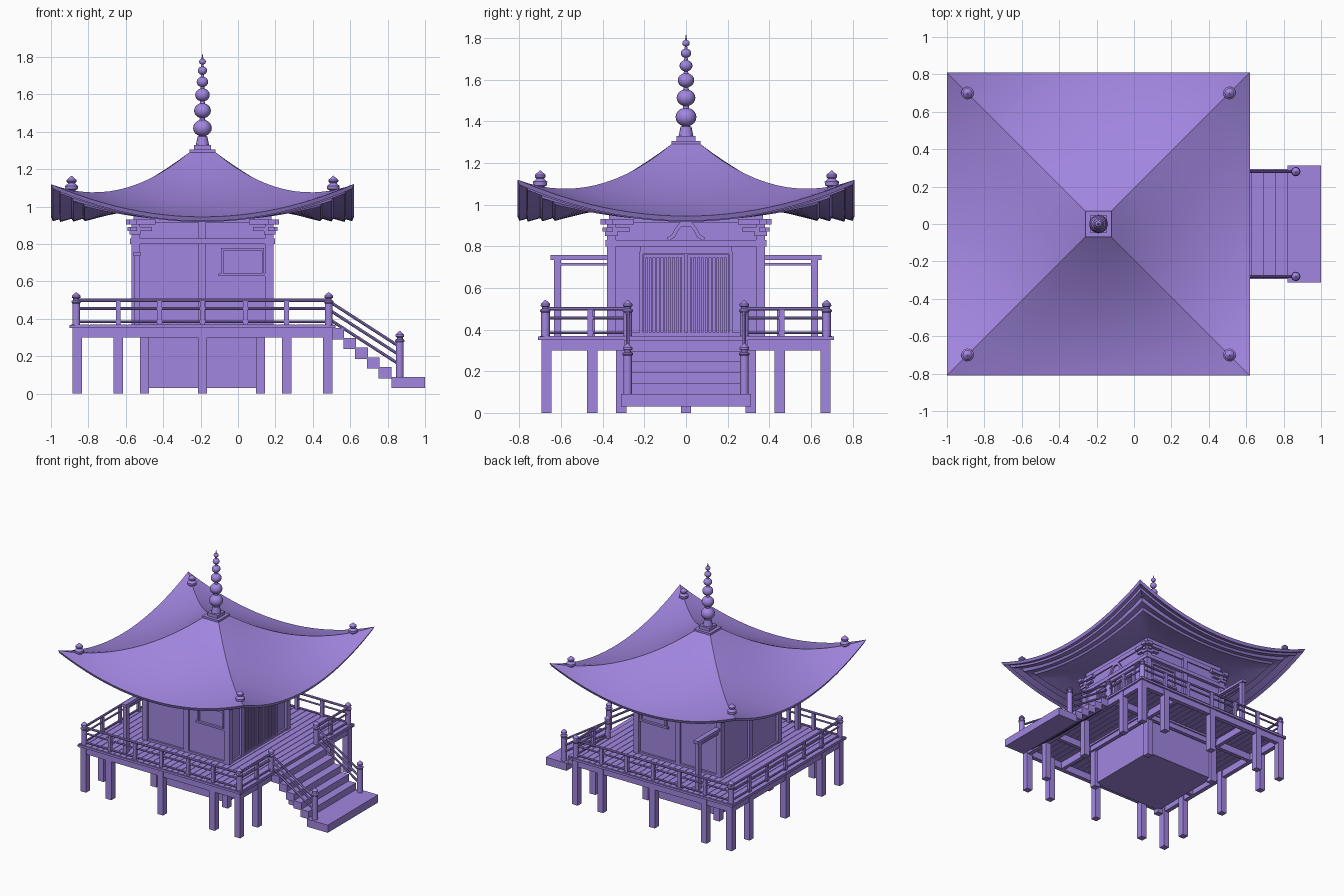
import bpy, bmesh, math
from mathutils import Vector, Matrix

if "Cube" in bpy.data.objects:
    bpy.data.objects.remove(bpy.data.objects["Cube"])

CX = -0.19  # pavilion axis
mat = bpy.data.materials.new("violet")
mat.diffuse_color = (0.36, 0.24, 0.75, 1)
mat.use_nodes = True
mat.node_tree.nodes["Principled BSDF"].inputs["Base Color"].default_value = mat.diffuse_color


def finish(bm, name, smooth=False):
    bmesh.ops.recalc_face_normals(bm, faces=bm.faces)
    me = bpy.data.meshes.new(name)
    bm.to_mesh(me)
    bm.free()
    ob = bpy.data.objects.new(name, me)
    bpy.context.collection.objects.link(ob)
    me.materials.append(mat)
    if smooth:
        bpy.context.view_layer.objects.active = ob
        ob.select_set(True)
        bpy.ops.object.shade_smooth_by_angle(angle=math.radians(35))
        ob.select_set(False)
    return ob


def add_box(bm, x0, x1, y0, y1, z0, z1):
    m = Matrix.Translation(((x0 + x1) / 2, (y0 + y1) / 2, (z0 + z1) / 2)) @ Matrix.Diagonal((x1 - x0, y1 - y0, z1 - z0, 1))
    bmesh.ops.create_cube(bm, size=1, matrix=m)


def boxes(name, items, turns=(0,)):
    """Boxes relative to the pavilion axis, repeated at quarter turns."""
    bm = bmesh.new()
    for k in turns:
        b = bmesh.new()
        for it in items:
            add_box(b, *it)
        b.transform(Matrix.Translation((CX, 0, 0)) @ Matrix.Rotation(k * math.pi / 2, 4, 'Z'))
        tmp = bpy.data.meshes.new("tmp")
        b.to_mesh(tmp)
        b.free()
        bm.from_mesh(tmp)
        bpy.data.meshes.remove(tmp)
    return finish(bm, name)


def lathe(name, prof, places, seg=16):
    bm = bmesh.new()
    for px, py, pz in places:
        rings = [[bm.verts.new((px + r * math.cos(2 * math.pi * i / seg), py + r * math.sin(2 * math.pi * i / seg), pz + z))
                  for i in range(seg)] for r, z in prof]
        for a, b in zip(rings, rings[1:]):
            for i in range(seg):
                bm.faces.new((a[i], a[(i + 1) % seg], b[(i + 1) % seg], b[i]))
        bm.faces.new(rings[0])
        bm.faces.new(rings[-1])
    return finish(bm, name, True)


def rods(name, segs, r):
    bm = bmesh.new()
    for a, b in segs:
        a, b = Vector(a), Vector(b)
        d = b - a
        m = Matrix.Translation((a + b) / 2) @ d.to_track_quat('Z', 'Y').to_matrix().to_4x4()
        bmesh.ops.create_cone(bm, cap_ends=True, segments=8, radius1=r, radius2=r, depth=d.length, matrix=m)
    return finish(bm, name, True)


ALL = (0, 1, 2, 3)

# Swept roof: square rings given as (half width, height mid side, height at corner)
def quad(d, z0, z1, z2):
    s0, s1 = (z1 - z0) / 0.38, (z2 - z1) / 0.36
    return z0 + s0 * (d - 0.07) + (s1 - s0) / 0.74 * (d - 0.07) * (d - 0.45)

rings = [(0.07 + 0.74 * i / 14,) for i in range(15)]
rings = [(d, quad(d, 1.29, 1.06, 0.945), quad(d, 1.29, 1.09, 1.12)) for d, in rings]
rings += [(0.80, 0.922, 1.095), (0.765, 0.932, 1.09), (0.76, 0.918, 1.07), (0.70, 0.935, 1.06),
          (0.69, 0.92, 1.03), (0.64, 0.935, 1.02), (0.63, 0.922, 1.0), (0.5, 0.955, 0.995), (0.35, 0.985, 0.985)]
N = 24
bm = bmesh.new()
loops = []
for d, zm, zc in rings:
    vs = []
    for k in ALL:
        rot = Matrix.Rotation(k * math.pi / 2, 3, 'Z')
        for i in range(N):
            t = -1 + 2 * i / N
            p = rot @ Vector((d * t, -d, zm + (zc - zm) * t * t))
            vs.append(bm.verts.new((p.x + CX, p.y, p.z)))
    loops.append(vs)
for a, b in zip(loops, loops[1:]):
    for i in range(4 * N):
        j = (i + 1) % (4 * N)
        bm.faces.new((a[i], a[j], b[j], b[i]))
bm.faces.new(loops[0])
bm.faces.new(loops[-1])
finish(bm, "roof", True)

# Spire
boxes("spire_base", [(-.07, .07, -.07, .07, 1.28, 1.305), (-.045, .045, -.045, .045, 1.305, 1.33)])
prof = [(.036, 1.325), (.026, 1.375)]
for zc, r in ((1.42, .05), (1.513, .045), (1.597, .039), (1.667, .031), (1.727, .025), (1.775, .018)):
    prof += [(r * math.cos(a), zc + r * 0.9 * math.sin(a)) for a in [math.radians(x) for x in range(-72, 73, 18)]]
prof += [(.001, 1.815)]
lathe("spire_balls", prof, [(CX, 0, 0)])

# Roof corner ornaments
knob = [(.02, -.02), (.02, .012), (.033, .018), (.034, .035), (.022, .045), (.018, .05), (.026, .058), (.026, .068), (.012, .08), (.001, .09)]
lathe("corner_ornaments", knob, [(CX + sx * .70, sy * .70, 1.075) for sx in (-1, 1) for sy in (-1, 1)])

# Hall body and understructure
boxes("base_block", [(-.31, .31, -.31, .31, .03, .35)])
boxes("base_posts", [(-.335, -.285, -.335, -.285, 0, .35)], ALL)
boxes("hall_walls", [(-.36, .36, -.36, .36, .34, .99)])
boxes("hall_corner_pillars", [(-.38, -.335, -.38, -.335, .36, .93)], ALL)
boxes("tie_beams", [(-.385, .385, -.387, -.34, .80, .83), (-.38, .38, -.375, -.34, .36, .385),
                    (-.37, .37, -.37, -.34, .915, .95)], ALL)
boxes("middle_posts", [(-.02, .02, -.375, -.34, .37, .93)], (0, 2, 3))

# Brackets at wall corners
boxes("corner_brackets", [(-.39, -.33, -.39, -.33, .85, .87), (-.40, -.27, -.385, -.35, .87, .89),
                          (-.385, -.35, -.40, -.27, .87, .89), (-.41, -.25, -.39, -.35, .905, .93),
                          (-.39, -.35, -.41, -.25, .905, .93)], ALL)

# Arched struts above the beams on door and rear sides
bm = bmesh.new()
for sx in (-1, 1):
    pts = [(.085, .835), (.06, .85), (.045, .88), (.025, .905)]
    full = pts + [(-y, z) for y, z in reversed(pts)]
    for (y0, z0), (y1, z1) in zip(full, full[1:]):
        a, b = Vector((CX + sx * .365, y0, z0)), Vector((CX + sx * .365, y1, z1))
        m = Matrix.Translation((a + b) / 2) @ (b - a).to_track_quat('Z', 'X').to_matrix().to_4x4()
        bmesh.ops.create_cube(bm, size=1, matrix=m @ Matrix.Diagonal((.018, .018, (b - a).length + .006, 1)))
finish(bm, "arched_struts")

# Lattice doors on the stair side
frame = []
for s in (-1, 1):
    ys = sorted((s * .008, s * .205))
    frame += [(.355, .372, ys[0], ys[1], .37, .385), (.355, .372, ys[0], ys[1], .745, .76),
              (.355, .372, ys[0], ys[0] + .014, .37, .76), (.355, .372, ys[1] - .014, ys[1], .37, .76)]
    for i in range(9):
        y = ys[0] + .024 + i * .0186
        frame.append((.355, .369, y - .005, y + .005, .38, .75))
frame += [(.35, .376, s * .215 - .008, s * .215 + .008, .37, .775) for s in (-1, 1)]
frame += [(.35, .376, -.22, .22, .762, .80)]
boxes("lattice_doors", frame)

# Side windows
win = []
for s in (-1, 1):
    y0, y1 = sorted((s * .355, s * .378))
    win += [(.10, .33, y0, y1, .765, .78), (.085, .34, y0, y1, .628, .642),
            (.10, .112, y0, y1, .64, .77), (.318, .33, y0, y1, .64, .77)]
boxes("window_frames", win)

# Veranda deck, frame and posts
boxes("deck_planks", [(-.703 + i * .0502, -.703 + i * .0502 + .047, -.70, .70, .355, .37) for i in range(28)])
boxes("deck_edges", [(-.71, .71, -.705, -.68, .35, .367)], ALL)
boxes("deck_frame", [(-.66, .66, -.69, -.655, .30, .355), (-.655, .655, -.35, -.32, .30, .355)], ALL)
spots = (-.67, -.45, 0, .45)
boxes("deck_posts", [(x - .025, x + .025, -.695, -.645, 0, .355) for x in spots], ALL)

# Railings, open at the stairs
R, G = .675, .28
RX = CX + R
segs, low = [], []
for z, dest in ((.50, segs), (.455, low), (.385, low)):
    dest += [((CX - R, -R, z), (RX, -R, z)), ((CX - R, R, z), (RX, R, z)), ((CX - R, -R, z), (CX - R, R, z))]
    dest += [((RX, s * G, z), (RX, s * R, z)) for s in (-1, 1)]
rods("top_rails", segs, .009)
rods("lower_rails", low, .007)
bal = [(-.013, .013, -R - .01, -R + .01, .37, .495)]
bal += [(x - .013, x + .013, -R - .01, -R + .01, .37, .495) for x in (-.45, -.23, .23, .45)]
boxes("balusters", bal, (0, 2, 3))
boxes("front_balusters", [(R - .01, R + .01, s * .46 - .013, s * .46 + .013, .37, .495) for s in (-1, 1)])
newel = [(.021, 0), (.021, .12), (.025, .125), (.025, .132), (.016, .138), (.016, .146), (.023, .15), (.022, .16), (.01, .172), (.001, .18)]
lathe("deck_newels", newel, [(CX + sx * R, sy * R, .363) for sx in (-1, 1) for sy in (-1, 1)] + [(RX, s * G, .363) for s in (-1, 1)])
lathe("stair_newels", [(r, z * 1.0 if z == 0 else z + .07) for r, z in newel], [(.865, s * G, .085) for s in (-1, 1)])

# Stairs and their sloping rails
steps = [(.50 + i * .063 - CX, .568 + i * .063 - CX, -.295, .295, .29 - i * .052, .35 - i * .052) for i in range(5)]
boxes("stair_treads", steps)
boxes("stair_landing", [(.82 - CX, 1.0 - CX, -.313, .313, .03, .09)])
rods("stair_rails", [((RX, s * G, z), (.865, s * G, z - .245)) for s in (-1, 1) for z in (.495, .45, .40)], .008)

# Open side frames between hall and railing
for_side = []
for s in (-1, 1):
    def yy(a, b):
        return sorted((s * a, s * b))
    for_side += [(-.365, -.335, *yy(.60, .635), .37, .735), (-.37, -.33, *yy(.36, .65), .735, .757),
                 (-.36, -.34, *yy(.36, .62), .708, .72)]
boxes("side_screens", for_side)
